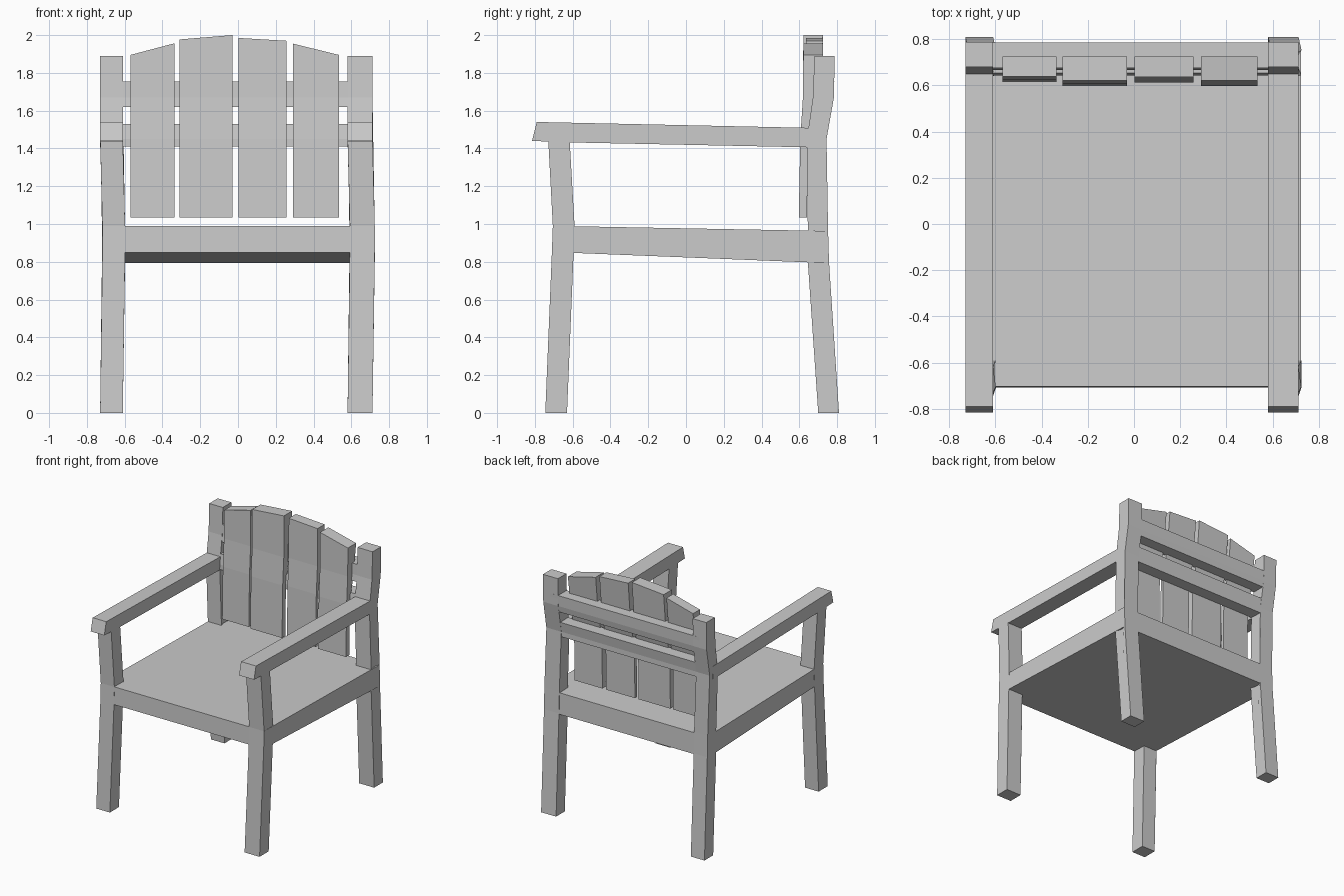
import bpy, bmesh

if "Cube" in bpy.data.objects:
    bpy.data.objects.remove(bpy.data.objects["Cube"])


def prism(name, profile, x0, x1, shift=None):
    """Extrude a (y, z) side outline from x0 to x1; shift(z) offsets x."""
    shift = shift or (lambda z: 0.0)
    bm = bmesh.new()
    a = [bm.verts.new((x0 + shift(z), y, z)) for y, z in profile]
    b = [bm.verts.new((x1 + shift(z), y, z)) for y, z in profile]
    n = len(profile)
    bm.faces.new(a)
    bm.faces.new(b[::-1])
    for i in range(n):
        j = (i + 1) % n
        bm.faces.new((a[i], b[i], b[j], a[j]))
    bmesh.ops.recalc_face_normals(bm, faces=bm.faces)
    me = bpy.data.meshes.new(name)
    bm.to_mesh(me)
    bm.free()
    ob = bpy.data.objects.new(name, me)
    bpy.context.collection.objects.link(ob)
    return ob


def outline(levels):
    """Closed outline from (z, front y, back y) levels."""
    return [(f, z) for z, f, b in levels] + [(b, z) for z, f, b in reversed(levels)]


# Legs lean slightly sideways at seat height
def lean(z):
    return 0.012 if 0.7 < z < 1.1 else 0.0


front_leg = outline([(0, -0.745, -0.63), (0.85, -0.71, -0.595),
                     (0.99, -0.705, -0.59), (1.46, -0.73, -0.617)])
back_leg = outline([(0, 0.70, 0.81), (0.80, 0.645, 0.757), (0.97, 0.645, 0.752),
                    (1.45, 0.64, 0.744), (1.67, 0.672, 0.783), (1.89, 0.68, 0.787)])
armrest = [(-0.79, 1.54), (-0.815, 1.44), (-0.62, 1.432), (0.70, 1.405), (0.70, 1.508)]

for side, x0, x1 in (("left", -0.73, -0.61), ("right", 0.58, 0.712)):
    prism(side + "_front_leg", front_leg, x0, x1, lean)
    prism(side + "_back_leg", back_leg, x0, x1, lean)
    prism(side + "_armrest", armrest, x0, x1)

# Solid sloping seat, flush with the legs
prism("seat", [(-0.704, 0.99), (-0.708, 0.85), (-0.595, 0.847),
               (0.754, 0.793), (0.751, 0.963)], -0.717, 0.723)

# Back rails between the posts
prism("lower_back_rail", outline([(1.41, 0.642, 0.743), (1.45, 0.642, 0.743),
                                  (1.53, 0.653, 0.756)]), -0.67, 0.65)
prism("upper_back_rail", outline([(1.62, 0.667, 0.773), (1.67, 0.674, 0.782),
                                  (1.755, 0.676, 0.785)]), -0.67, 0.65)

# Back slats with slanted tops forming an arch
slats = [(-0.57, -0.335, 1.895, 1.957, 0.615), (-0.31, -0.03, 1.977, 2.0, 0.598),
         (0.003, 0.257, 1.985, 1.97, 0.612), (0.29, 0.535, 1.955, 1.895, 0.597)]
for i, (x0, x1, zl, zr, y) in enumerate(slats):
    ob = prism(f"back_slat_{i + 1}", outline([
        (1.035, y, 0.64), (1.45, y + 0.008, 0.647),
        (1.67, y + 0.022, 0.695), (2.0, y + 0.024, 0.725)]), x0, x1)
    mid = (x0 + x1) / 2
    for v in ob.data.vertices:
        if v.co.z > 1.9:
            v.co.z = zl if v.co.x < mid else zr
